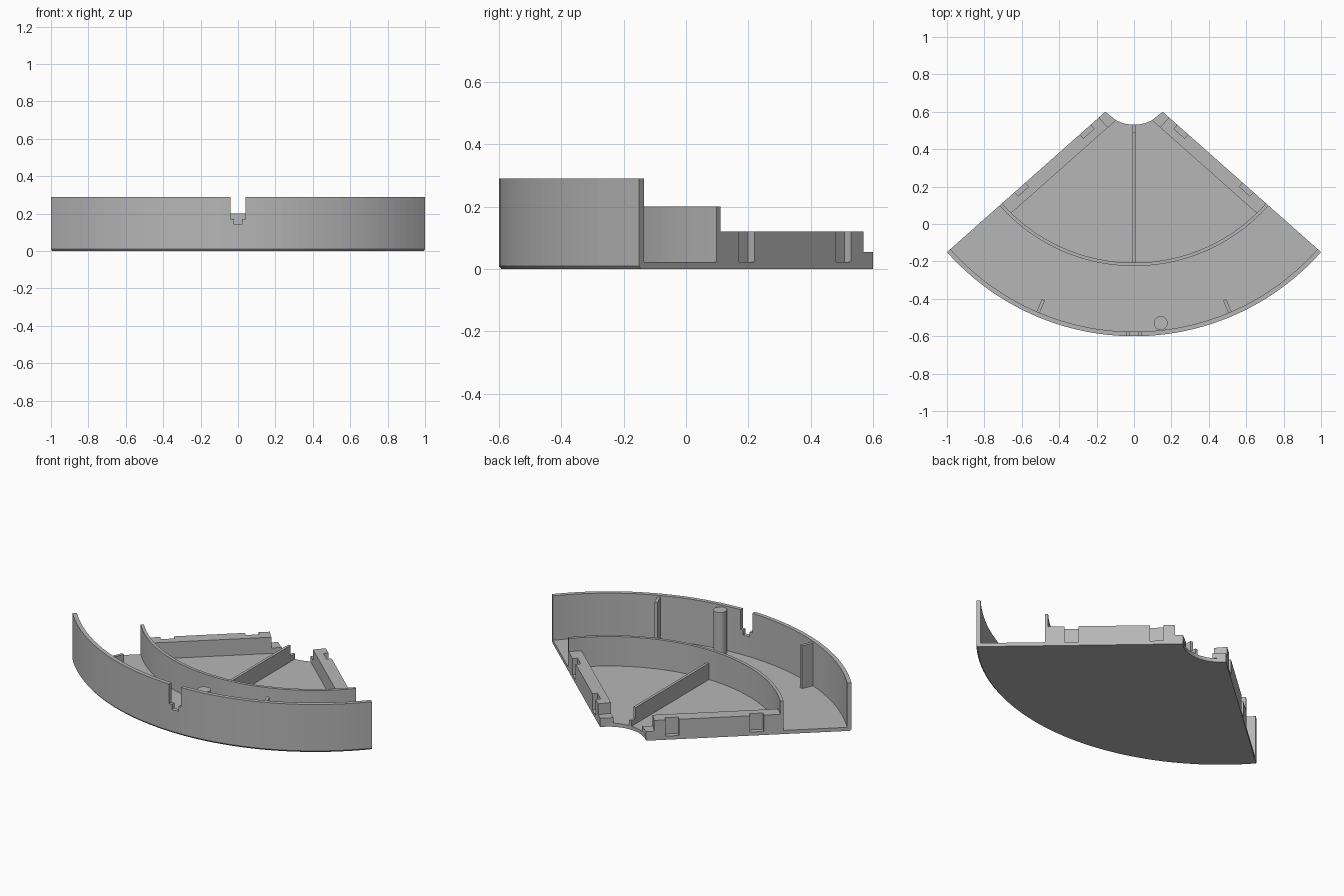
import bpy, bmesh
from math import sin, cos, sqrt, radians

if "Cube" in bpy.data.objects:
    bpy.data.objects.remove(bpy.data.objects["Cube"])

CY = 0.736                 # common centre of all the arcs
HALF = radians(48.45)      # half the opening angle
R_IN, R_MID, R_OUT = 0.205, 0.961, 1.336
FLOOR, LOW, RAIL, TOP = 0.022, 0.055, 0.12, 0.29

grey = bpy.data.materials.new("plain_grey")
grey.use_nodes = True
grey.diffuse_color = (0.47, 0.47, 0.47, 1)
grey.node_tree.nodes["Principled BSDF"].inputs["Base Color"].default_value = (0.47, 0.47, 0.47, 1)


def finish(name, bm):
    bmesh.ops.recalc_face_normals(bm, faces=bm.faces)
    mesh = bpy.data.meshes.new(name)
    bm.to_mesh(mesh)
    bm.free()
    mesh.materials.append(grey)
    ob = bpy.data.objects.new(name, mesh)
    bpy.context.collection.objects.link(ob)
    return ob


def polar(r, a):
    return r * sin(a), CY - r * cos(a)


def sector(name, profile, steps=48):
    """Sweep a closed (radius, height) profile through the opening angle."""
    bm = bmesh.new()
    rings = []
    for i in range(steps + 1):
        a = HALF * (2 * i / steps - 1)
        rings.append([bm.verts.new((*polar(r, a), z)) for r, z in profile])
    n = len(profile)
    for p, q in zip(rings, rings[1:]):
        for k in range(n):
            j = (k + 1) % n
            bm.faces.new((p[k], p[j], q[j], q[k]))
    bm.faces.new(rings[0])
    bm.faces.new(rings[-1])
    return finish(name, bm)


def prism(name, outline, z0, z1):
    """Extrude a flat (x, y) outline between two heights."""
    bm = bmesh.new()
    face = bm.faces.new([bm.verts.new((x, y, z0)) for x, y in outline])
    up = bmesh.ops.extrude_face_region(bm, geom=[face])
    for v in up["geom"]:
        if isinstance(v, bmesh.types.BMVert):
            v.co.z = z1
    return finish(name, bm)


def block(name, x0, x1, y0, y1, z0, z1):
    return prism(name, [(x0, y0), (x1, y0), (x1, y1), (x0, y1)], z0, z1)


def cut(target, cutter):
    mod = target.modifiers.new("notch", 'BOOLEAN')
    mod.operation, mod.solver, mod.object = 'DIFFERENCE', 'EXACT', cutter
    bpy.context.view_layer.objects.active = target
    bpy.ops.object.modifier_apply(modifier=mod.name)
    bpy.data.objects.remove(cutter)


def along_edge(side, pts):
    """Points given as distance along a straight edge and depth inside it."""
    return [(side * (s * sin(HALF) - t * cos(HALF)),
             CY - s * cos(HALF) - t * sin(HALF)) for s, t in pts]


# Floor with chamfered rim and tall curved front wall
tray = sector("floor_and_outer_wall", [
    (R_IN, 0), (R_OUT - 0.008, 0), (R_OUT, 0.01), (R_OUT, TOP),
    (R_OUT - 0.024, TOP), (R_OUT - 0.024, FLOOR), (R_IN, FLOOR)])

# Stepped notch in the middle of the front wall
for w, z in ((0.04, 0.172), (0.022, 0.142)):
    cut(tray, block("notch_cutter", -w, w, -0.7, -0.5, z, 0.4))

# Lower curved wall
sector("middle_wall", [(R_MID, 0.01), (R_MID, 0.2), (R_MID - 0.018, 0.2), (R_MID - 0.018, 0.01)])

# Thick rails along the straight edges, each with two pockets and a low toe
DEPTH, POCKET, STEP = 0.072, 0.028, 0.25
for side, label in ((1, "left"), (-1, "right")):
    outline = [(STEP, 0)]
    for s in (0.311, 0.778):
        outline += [(s, 0), (s, POCKET), (s + 0.075, POCKET), (s + 0.075, 0)]
    outline += [(R_MID - 0.01, 0), (R_MID - 0.015, DEPTH), (STEP, DEPTH)]
    prism(label + "_rail", along_edge(side, outline), FLOOR, RAIL)
    toe = [(R_IN, 0), (STEP, 0), (STEP, DEPTH), (sqrt(R_IN**2 - DEPTH**2), DEPTH)]
    prism(label + "_rail_toe", along_edge(side, toe), FLOOR, LOW)

    # Short stiffening rib inside the front wall
    a = side * radians(23)
    dx, dy = 0.009 * cos(a), 0.009 * sin(a)
    (x0, y0), (x1, y1) = polar(1.24, a), polar(R_OUT - 0.015, a)
    prism(label + "_wall_rib", [(x0 - dx, y0 - dy), (x1 - dx, y1 - dy),
                                (x1 + dx, y1 + dy), (x0 + dx, y0 + dy)], 0.01, 0.28)

# Central divider with a low toe
block("center_divider", -0.008, 0.008, CY - R_MID + 0.01, CY - 0.245, 0.01, RAIL)
block("center_divider_toe", -0.008, 0.008, CY - 0.245, CY - R_IN, 0.01, LOW)

# Round post beside the front wall
prism("post", [(0.143 + 0.037 * cos(radians(t)), -0.53 + 0.037 * sin(radians(t)))
               for t in range(0, 360, 15)], 0.01, 0.28)
